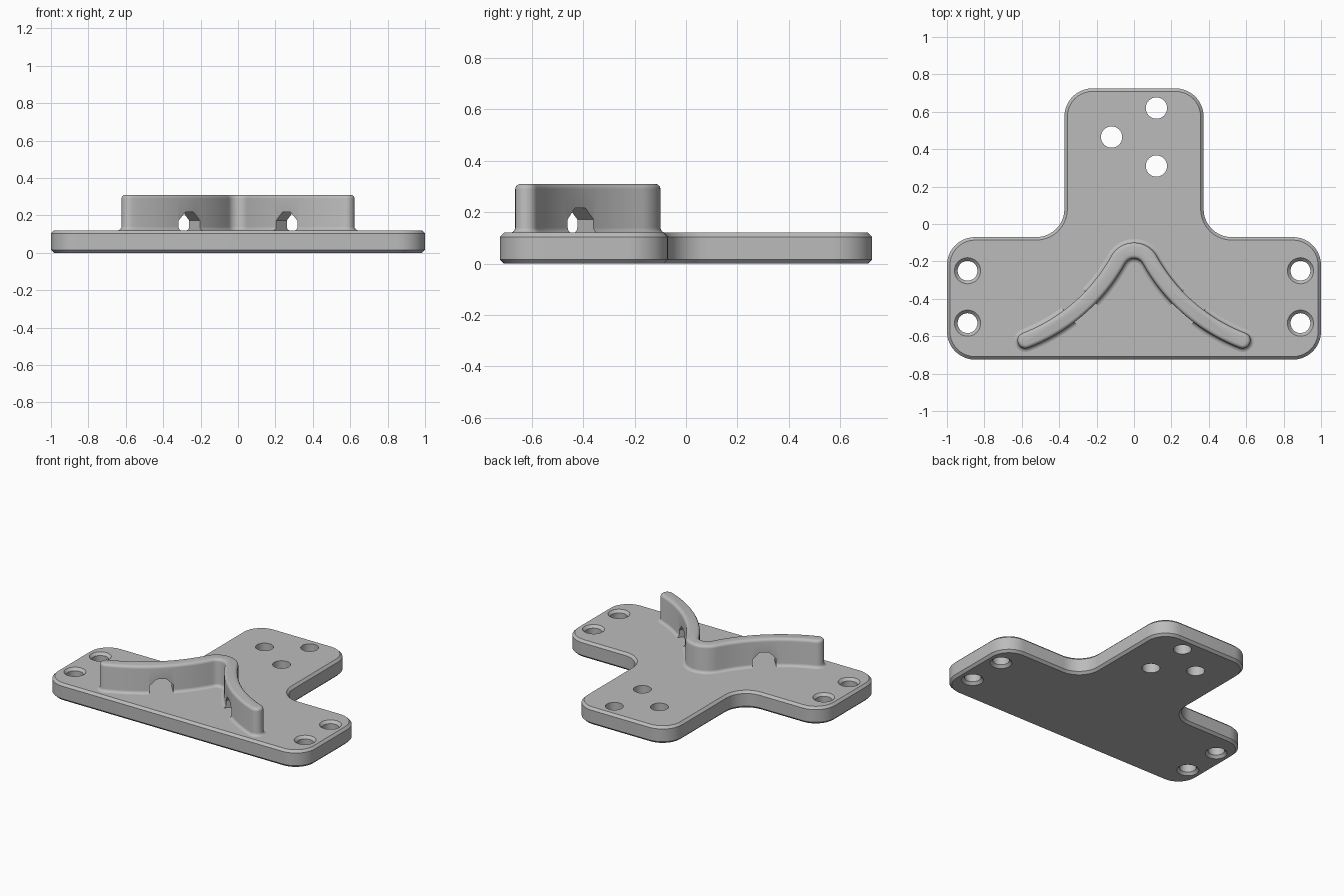
import bpy, bmesh, math
from math import sin, cos, radians
from mathutils import Vector

if "Cube" in bpy.data.objects:
    bpy.data.objects.remove(bpy.data.objects["Cube"])

TOP = 0.12       # plate thickness
CH = 0.016       # plate edge chamfer
HALF = 0.0425    # half thickness of the ridge wall

grey = bpy.data.materials.new("plain grey")
grey.use_nodes = True
colour = (0.5, 0.5, 0.5, 1)
grey.diffuse_color = colour
grey.node_tree.nodes["Principled BSDF"].inputs["Base Color"].default_value = colour


def loft(name, rings):
    """Closed solid through rings of equal point count, bottom to top."""
    bm = bmesh.new()
    loops = [[bm.verts.new(p) for p in ring] for ring in rings]
    n = len(loops[0])
    for a, b in zip(loops, loops[1:]):
        for i in range(n):
            j = (i + 1) % n
            bm.faces.new((a[i], a[j], b[j], b[i]))
    bm.faces.new(loops[0][::-1])
    bm.faces.new(loops[-1])
    bmesh.ops.recalc_face_normals(bm, faces=bm.faces)
    mesh = bpy.data.meshes.new(name)
    bm.to_mesh(mesh)
    bm.free()
    mesh.materials.append(grey)
    obj = bpy.data.objects.new(name, mesh)
    bpy.context.collection.objects.link(obj)
    return obj


def activate(obj):
    bpy.ops.object.select_all(action='DESELECT')
    obj.select_set(True)
    bpy.context.view_layer.objects.active = obj


def cut(obj, cutter):
    mod = obj.modifiers.new("cut", 'BOOLEAN')
    mod.operation = 'DIFFERENCE'
    mod.solver = 'EXACT'
    mod.object = cutter
    activate(obj)
    bpy.ops.object.modifier_apply(modifier=mod.name)
    bpy.data.objects.remove(cutter)


def smooth(obj):
    activate(obj)
    bpy.ops.object.shade_smooth_by_angle(angle=radians(30))


# T-shaped base plate with rounded corners, counter-clockwise
corners = [(-1, -0.725), (1, -0.725), (1, -0.07), (0.372, -0.07),
           (0.372, 0.725), (-0.372, 0.725), (-0.372, -0.07), (-1, -0.07)]


def plate_ring(inset, z, radius=0.15, steps=10):
    pts = []
    for i, c in enumerate(corners):
        c = Vector(c)
        a = (c - Vector(corners[i - 1])).normalized()
        b = (Vector(corners[(i + 1) % len(corners)]) - c).normalized()
        turn = 1 if a.cross(b) > 0 else -1
        centre = c + (b - a) * radius
        r = radius - inset * turn
        for k in range(steps + 1):
            t = k / steps * math.pi / 2
            p = centre + (a * sin(t) - b * cos(t)) * r
            pts.append((p.x, p.y, z))
    return pts


plate = loft("base_plate", [plate_ring(CH, 0), plate_ring(0, CH),
                            plate_ring(0, TOP - CH), plate_ring(CH, TOP)])


# Screw holes: straight in the stem, flared at both ends in the wings
def hole(x, y, radius, flare):
    profile = [(flare, -0.02), (flare, 0), (radius, 0.018),
               (radius, TOP - 0.018), (flare, TOP), (flare, TOP + 0.02)]
    n = 32
    rings = [[(x + r * cos(math.tau * k / n), y + r * sin(math.tau * k / n), z)
              for k in range(n)] for r, z in profile]
    cut(plate, loft("hole_cutter", rings))


for x, y in [(0.12, 0.62), (-0.12, 0.465), (0.12, 0.31)]:
    hole(x, y, 0.057, 0.057)
for x in (-0.89, 0.89):
    for y in (-0.25, -0.53):
        hole(x, y, 0.053, 0.07)
smooth(plate)

# Ridge centre line: long arc, tight bend at the apex, mirrored arc
LOW, HIGH, BEND, SWEEP = radians(21), radians(61), 0.097, 0.96
apex = Vector((0, -0.142 - BEND))
joint = apex + Vector((-sin(HIGH), cos(HIGH))) * BEND
hub = joint + Vector((-sin(HIGH), cos(HIGH))) * SWEEP


def on_arm(angle):
    return hub + Vector((sin(angle), -cos(angle))) * SWEEP


path = []          # (point, heading angle)
for k in range(20):
    a = LOW + (HIGH - LOW) * k / 20
    path.append((on_arm(a), a))
for k in range(9):
    a = HIGH * (1 - k / 8)
    path.append((apex + Vector((-sin(a), cos(a))) * BEND, a))
path += [(Vector((-p.x, p.y)), -a) for p, a in path[-2::-1]]


def ridge_ring(half, z, steps=10):
    pts = [p + Vector((sin(a), -cos(a))) * half for p, a in path]
    p, a = path[-1]
    for k in range(1, steps):
        t = a - math.pi / 2 + math.pi * k / steps
        pts.append(p + Vector((cos(t), sin(t))) * half)
    pts += [p + Vector((-sin(a), cos(a))) * half for p, a in reversed(path)]
    p, a = path[0]
    for k in range(1, steps):
        t = a + math.pi / 2 + math.pi * k / steps
        pts.append(p + Vector((cos(t), sin(t))) * half)
    return [(q.x, q.y, z) for q in pts]


# Wall section: flared foot, straight side, rounded top edge
FOOT, ROUND, PEAK = 0.02, 0.02, 0.31
section = [(HALF + FOOT, TOP - 0.02)]
for k in range(5):
    t = k / 4 * math.pi / 2
    section.append((HALF + FOOT * (1 - sin(t)), TOP + FOOT * (1 - cos(t))))
for k in range(5):
    t = k / 4 * math.pi / 2
    section.append((HALF - ROUND * (1 - cos(t)), PEAK - ROUND * (1 - sin(t))))
ridge = loft("curved_ridge", [ridge_ring(h, z) for h, z in section])

# Chamfered tunnel through the middle of each arm
angle = (LOW + HIGH) / 2 + radians(0.6)
mid = on_arm(angle)
outline = [(-0.076, 0.05), (0.076, 0.05), (0.076, 0.172),
           (0.03, 0.217), (-0.03, 0.217), (-0.076, 0.172)]
for side in (-1, 1):
    along = Vector((cos(angle), sin(angle)))
    across = Vector((sin(angle), -cos(angle)))
    rings = []
    for depth in (-0.12, 0.12):
        ring = []
        for u, z in outline:
            q = mid + along * u + across * depth
            ring.append((-side * q.x, q.y, z))
        rings.append(ring)
    cut(ridge, loft("tunnel_cutter", rings))
smooth(ridge)
